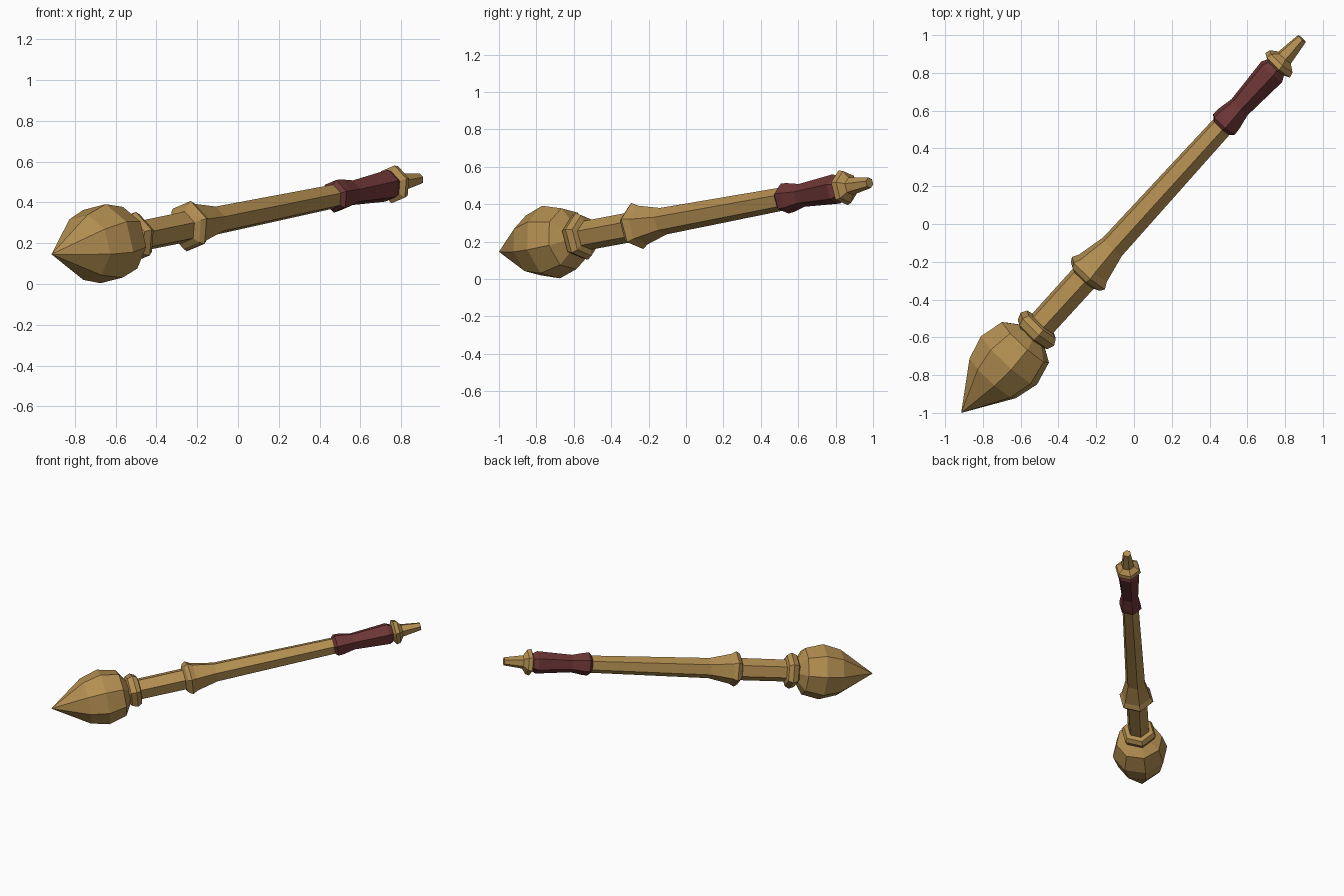
import bpy, bmesh, math
from mathutils import Vector

if "Cube" in bpy.data.objects:
    bpy.data.objects.remove(bpy.data.objects["Cube"])

# Long axis of the mace, from the spike tip to the pommel end
TIP = Vector((-0.915, -1.0, 0.146))
AXIS = Vector((0.667, 0.7325, 0.1365)).normalized()
SIDE = AXIS.cross(Vector((0, 0, 1))).normalized()
UP = SIDE.cross(AXIS)


def material(name, color):
    m = bpy.data.materials.new(name)
    m.diffuse_color = (*color, 1)
    m.use_nodes = True
    m.node_tree.nodes["Principled BSDF"].inputs["Base Color"].default_value = m.diffuse_color
    return m


gold = material("gold", (0.456, 0.275, 0.083))
leather = material("red leather", (0.155, 0.037, 0.037))


def turned(name, profile, sides, turn, mat):
    """Lathe a (distance, radius) profile about the axis, with flat faces."""
    bm = bmesh.new()
    rings = []
    for t, r in profile:
        c = TIP + AXIS * t
        if r == 0:
            rings.append([bm.verts.new(c)] * sides)
            continue
        ring = []
        for i in range(sides):
            a = math.radians(turn) + math.tau * i / sides
            ring.append(bm.verts.new(c + (SIDE * math.cos(a) + UP * math.sin(a)) * r))
        rings.append(ring)
    for a, b in zip(rings, rings[1:]):
        for i in range(sides):
            j = (i + 1) % sides
            bm.faces.new(list(dict.fromkeys((a[i], a[j], b[j], b[i]))))
    for ring in (rings[0], rings[-1]):
        if ring[0] is not ring[1]:
            bm.faces.new(ring)
    bmesh.ops.recalc_face_normals(bm, faces=bm.faces)
    me = bpy.data.meshes.new(name)
    bm.to_mesh(me)
    bm.free()
    me.materials.append(mat)
    bpy.context.collection.objects.link(bpy.data.objects.new(name, me))


# Eight-sided pointed head
turned("head", [(0, 0), (0.25, 0.165), (0.38, 0.2), (0.51, 0.168), (0.56, 0.09)], 8, 33, gold)

# Six-sided shaft with collar, middle ring and flare
turned("shaft", [(0.55, 0.085), (0.567, 0.115), (0.605, 0.13), (0.637, 0.112), (0.645, 0.079),
                 (0.97, 0.08), (0.985, 0.112), (1.01, 0.128), (1.045, 0.108),
                 (1.2, 0.073), (2.08, 0.062)], 6, 17, gold)

# Waisted leather grip
turned("grip", [(2.065, 0.062), (2.085, 0.083), (2.125, 0.08), (2.21, 0.063),
                (2.465, 0.081), (2.505, 0.06)], 6, 17, leather)

# Pommel guard and tapered end
turned("pommel", [(2.495, 0.06), (2.512, 0.096), (2.54, 0.088), (2.568, 0.048),
                  (2.705, 0.029)], 6, 17, gold)
